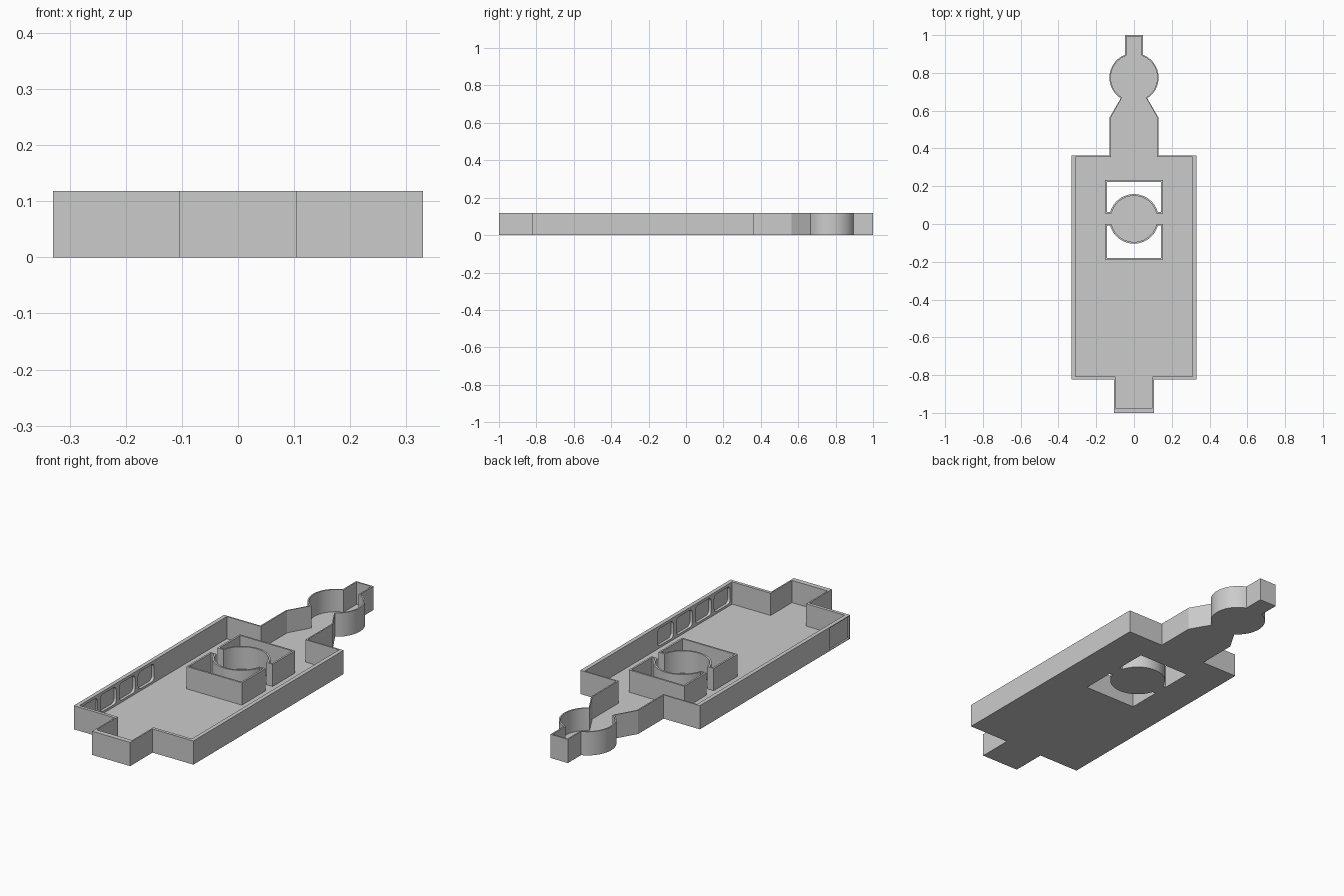
import bpy, bmesh
from math import sin, cos, asin, acos, pi, radians

if "Cube" in bpy.data.objects:
    bpy.data.objects.remove(bpy.data.objects["Cube"])

HEIGHT, FLOOR, THIN = 0.118, 0.007, 0.007


def arc(cy, r, a0, a1, n=28):
    return [(r * cos(a0 + (a1 - a0) * i / n), cy + r * sin(a0 + (a1 - a0) * i / n))
            for i in range(n + 1)]


def plate(name, loops, z0, z1):
    """Extrude a flat shape; loops inside the first loop become holes."""
    cu = bpy.data.curves.new(name, 'CURVE')
    cu.dimensions, cu.fill_mode, cu.extrude = '2D', 'BOTH', (z1 - z0) / 2
    for loop in loops:
        sp = cu.splines.new('POLY')
        sp.points.add(len(loop) - 1)
        for p, (x, y) in zip(sp.points, loop):
            p.co = (x, y, 0, 1)
        sp.use_cyclic_u = True
    tmp = bpy.data.objects.new(name + "_curve", cu)
    bpy.context.collection.objects.link(tmp)
    bpy.context.view_layer.update()
    me = bpy.data.meshes.new_from_object(tmp)
    bpy.data.objects.remove(tmp)
    bm = bmesh.new()
    bm.from_mesh(me)
    bmesh.ops.remove_doubles(bm, verts=bm.verts, dist=1e-5)
    bmesh.ops.translate(bm, verts=bm.verts, vec=(0, 0, (z0 + z1) / 2))
    bmesh.ops.recalc_face_normals(bm, faces=bm.faces)
    bm.to_mesh(me)
    bm.free()
    ob = bpy.data.objects.new(name, me)
    bpy.context.collection.objects.link(ob)
    return ob


def outline(side=0.0, front=0.0, end=0.0, n=0.0):
    """Mirrored case outline, inset by separate wall thicknesses."""
    r = 0.13 - n
    half = [(0.105 - n, -1 + end), (0.105 - n, -0.823 + front),
            (0.33 - side, -0.823 + front), (0.33 - side, 0.362 - n),
            (0.13 - n, 0.362 - n), (0.13 - n, 0.563)]
    half += arc(0.775, r, -acos((0.07 - n) / r), acos((0.048 - n) / r))
    half += [(0.048 - n, 1 - n)]
    return half + [(-x, y) for x, y in reversed(half)]


def opening(s, near, far, t=0.0):
    """Half of the square opening around the central disc, inset by t."""
    w, r, cy = 0.153 - t, 0.122 + t, 0.027
    yn, yf = near + s * t, far - s * t
    a = asin((yn - cy) / r * s)
    ring = [(x, cy + s * (y - cy)) for x, y in arc(cy, r, a, pi - a)]
    return [(-w, yn), (-w, yf), (w, yf), (w, yn)] + ring


def cut_box(target, lo, hi, round_r=0.0):
    """Subtract a box whose edges along x may be rounded."""
    bm = bmesh.new()
    bmesh.ops.create_cube(bm, size=1)
    for v in bm.verts:
        v.co = [(l + h) / 2 + c * (h - l) for l, h, c in zip(lo, hi, v.co)]
    if round_r:
        edges = [e for e in bm.edges if abs(e.verts[0].co.x - e.verts[1].co.x) > 1e-4]
        bmesh.ops.bevel(bm, geom=edges, offset=round_r, segments=5, profile=0.5,
                        affect='EDGES')
    me = bpy.data.meshes.new("cutter")
    bm.to_mesh(me)
    bm.free()
    cutter = bpy.data.objects.new("cutter", me)
    cutter.hide_render = True
    bpy.context.collection.objects.link(cutter)
    mod = target.modifiers.new("cut", 'BOOLEAN')
    mod.operation, mod.solver, mod.object = 'DIFFERENCE', 'EXACT', cutter
    bpy.context.view_layer.objects.active = target
    bpy.ops.object.modifier_apply(modifier=mod.name)
    bpy.data.objects.remove(cutter)


# Outer wall and floor
inner = outline(0.02, 0.016, 0.025, THIN)
wall = plate("outer_wall", [outline(), inner], 0, HEIGHT)
halves = [("rear", 1, 0.055, 0.232), ("front", -1, 0.0, -0.188)]
floor = plate("floor", [inner] + [opening(s, a, b) for _, s, a, b in halves], 0, FLOOR)

# Walls around the two openings beside the central disc
parts = [wall, floor]
for name, s, a, b in halves:
    parts.append(plate(name + "_opening_wall",
                       [opening(s, a, b), opening(s, a, b, 0.009)], 0, HEIGHT))

# Rounded window recesses on the inside of both long walls
for i in range(4):
    y = -0.728 + i * 0.149
    for x0, x1 in ((-0.324, -0.29), (0.29, 0.324)):
        if i == 0 and x0 < 0:
            x0 = -0.317
        cut_box(wall, (x0, y - 0.063, 0.018), (x1, y + 0.063, 0.104), 0.02)

# Shallow panel recess on the outside of the left wall
cut_box(wall, (-0.35, -0.815, 0.004), (-0.321, -0.665, 0.114))

# Smooth curved walls, crisp corners
for ob in parts:
    bpy.ops.object.select_all(action='DESELECT')
    ob.select_set(True)
    bpy.context.view_layer.objects.active = ob
    bpy.ops.object.shade_smooth_by_angle(angle=radians(20))
